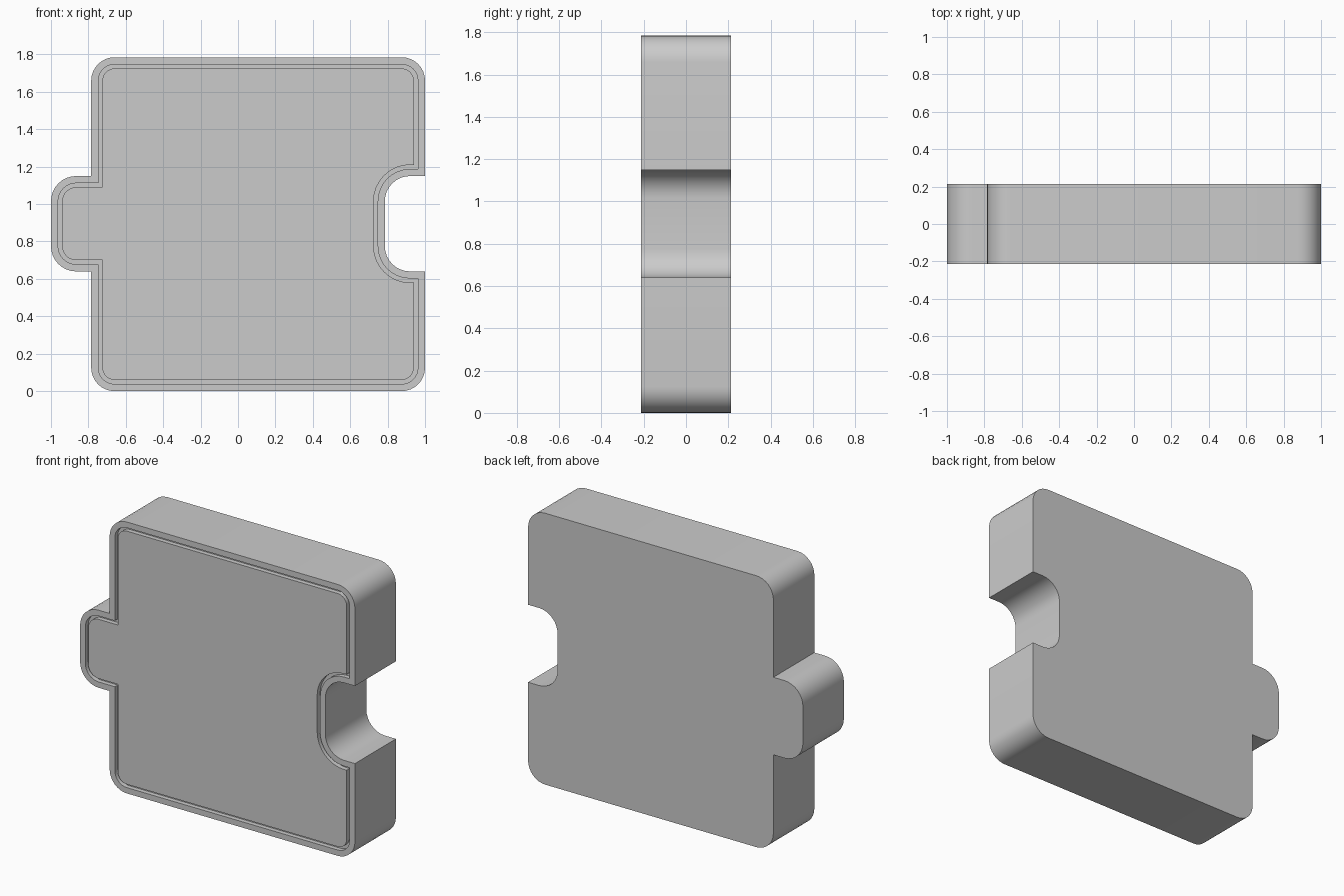
import bpy, bmesh
from math import pi, cos, sin
from mathutils import Vector

if "Cube" in bpy.data.objects:
    bpy.data.objects.remove(bpy.data.objects["Cube"])

HALF_DEPTH = 0.213
GROOVE_DEPTH = 0.03
SEGMENTS = 8

# Outline corners, anticlockwise seen from the front: x, z, fillet radius
CORNERS = [
    (-0.785, 0, 0.125), (1, 0, 0.125),
    (1, 0.64, 0), (0.785, 0.64, 0.135), (0.785, 1.15, 0.135), (1, 1.15, 0),
    (1, 1.785, 0.125), (-0.785, 1.785, 0.125),
    (-0.785, 1.15, 0), (-1, 1.15, 0.135), (-1, 0.64, 0.135), (-0.785, 0.64, 0),
]


def outline(inset):
    """Outline moved inwards, with fillets kept concentric."""
    pts, n = [], len(CORNERS)
    for i, (x, z, r) in enumerate(CORNERS):
        p = Vector((x, z))
        d_in = (p - Vector(CORNERS[i - 1][:2])).normalized()
        d_out = (Vector(CORNERS[(i + 1) % n][:2]) - p).normalized()
        convex = d_in.cross(d_out) > 0
        n_in, n_out = Vector((-d_in.y, d_in.x)), Vector((-d_out.y, d_out.x))
        p = p + (n_in + n_out) * inset
        if r == 0:
            pts.append(p)
            continue
        r += -inset if convex else inset
        centre = p + (d_out - d_in) * r
        for k in range(SEGMENTS + 1):
            a = k / SEGMENTS * pi / 2
            pts.append(centre - d_out * r * cos(a) + d_in * r * sin(a))
    return pts


bm = bmesh.new()

# Back edge, front rim, groove outer wall, groove floor, centre panel edge
front = -HALF_DEPTH
floor = front + GROOVE_DEPTH
rings = []
for inset, y in [(0, HALF_DEPTH), (0, front), (0.038, front),
                 (0.038, floor), (0.06, floor), (0.06, front)]:
    rings.append([bm.verts.new((p.x, y, p.y)) for p in outline(inset)])
for a, b in zip(rings, rings[1:]):
    for i in range(len(a)):
        j = (i + 1) % len(a)
        bm.faces.new((a[i], a[j], b[j], b[i]))

# Flat back and front panel
bm.faces.new(rings[0])
bm.faces.new(rings[-1])
bmesh.ops.recalc_face_normals(bm, faces=bm.faces)

mesh = bpy.data.meshes.new("puzzle_tile")
bm.to_mesh(mesh)
bm.free()
tile = bpy.data.objects.new("puzzle_tile", mesh)
bpy.context.collection.objects.link(tile)
bpy.context.view_layer.objects.active = tile
tile.select_set(True)
bpy.ops.object.shade_smooth_by_angle(angle=pi / 6)
